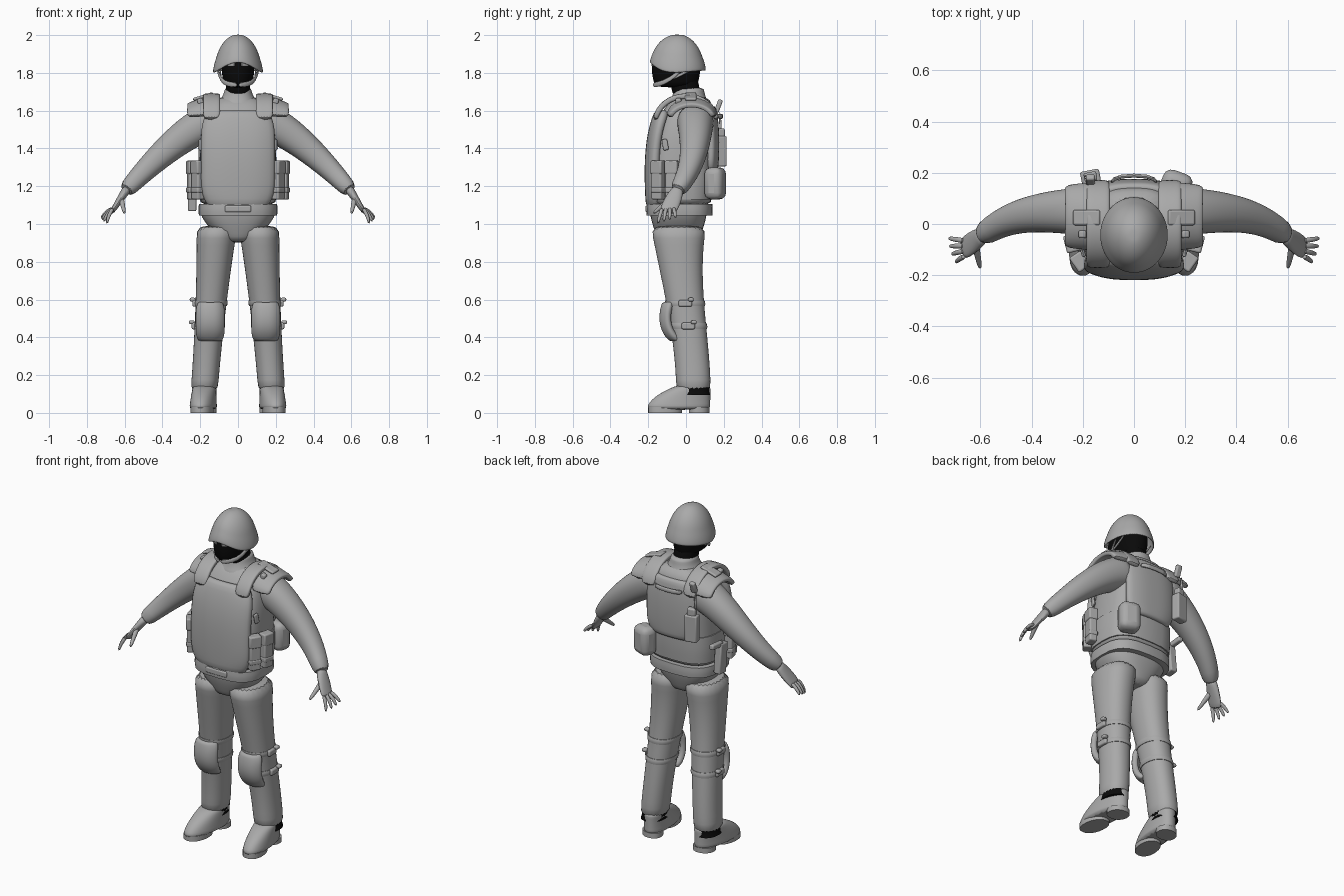
import bpy, bmesh, math
from mathutils import Vector, Matrix, Euler

if "Cube" in bpy.data.objects:
    bpy.data.objects.remove(bpy.data.objects["Cube"])


def material(name, value):
    mat = bpy.data.materials.new(name)
    mat.use_nodes = True
    colour = (value, value, value, 1)
    mat.diffuse_color = colour
    mat.node_tree.nodes["Principled BSDF"].inputs["Base Color"].default_value = colour
    return mat


GREY = material("plain grey", .4)
BLACK = material("mask black", .003)
X, Y, Z = Vector((1, 0, 0)), Vector((0, 1, 0)), Vector((0, 0, 1))


def mix(start, end, t):
    return start + (end - start) * t


def steps(count):
    return [k / count for k in range(count + 1)]


def finish(name, bm, mat=GREY, mirror=False, smooth=False, bevel=0, thick=0):
    bmesh.ops.recalc_face_normals(bm, faces=bm.faces[:])
    mesh = bpy.data.meshes.new(name)
    bm.to_mesh(mesh)
    bm.free()
    mesh.materials.append(mat)
    ob = bpy.data.objects.new(name, mesh)
    bpy.context.collection.objects.link(ob)
    if thick:
        mod = ob.modifiers.new("thickness", "SOLIDIFY")
        mod.thickness, mod.offset = thick, 0
    if bevel:
        mod = ob.modifiers.new("rounding", "BEVEL")
        mod.width, mod.segments = bevel, 3
    if smooth:
        mod = ob.modifiers.new("smoothing", "SUBSURF")
        mod.levels = mod.render_levels = 1
    if mirror:
        ob.modifiers.new("mirror", "MIRROR")
    bpy.ops.object.select_all(action="DESELECT")
    ob.select_set(True)
    bpy.context.view_layer.objects.active = ob
    bpy.ops.object.shade_smooth_by_angle(angle=math.radians(40))


def bridge(bm, loops):
    for low, high in zip(loops, loops[1:]):
        for k in range(len(low)):
            j = (k + 1) % len(low)
            bm.faces.new((low[k], low[j], high[j], high[k]))


def loft(name, rings, mat=GREY, ref=None, power=2.2, sides=24, mirror=False, smooth=True, toe_out=0):
    """Skin rounded sections (x, y, z, ru, rv): level, or square to the path when ref is given."""
    bm, loops = bmesh.new(), []
    centres = [Vector(ring[:3]) for ring in rings]
    for i, (centre, ring) in enumerate(zip(centres, rings)):
        u, v = X, Y
        if ref:
            along = (centres[min(i + 1, len(rings) - 1)] - centres[max(i - 1, 0)]).normalized()
            u = (ref - along * ref.dot(along)).normalized()
            v = along.cross(u)
        loop = []
        for k in range(sides):
            angle = math.tau * k / sides
            c, s = math.cos(angle), math.sin(angle)
            q = centre + u * ring[3] * math.copysign(abs(c) ** (2 / power), c)
            q += v * ring[4] * math.copysign(abs(s) ** (2 / power), s)
            loop.append(bm.verts.new((q.x - toe_out * q.y, q.y, q.z)))
        loops.append(loop)
    bridge(bm, loops)
    bm.faces.new(loops[0])
    bm.faces.new(loops[-1])
    finish(name, bm, mat, mirror, smooth)


def tube(name, points, start, end, flat=1, ref=Y, mirror=False):
    radii = [mix(start, end, t) for t in steps(len(points) - 1)]
    loft(name, [(*p, r, r * flat) for p, r in zip(points, radii)], ref=ref, sides=10, mirror=mirror)


def band(name, section, z, height, grow, power=2.2, mirror=False, mat=GREY):
    rings = []
    for t in steps(3):
        x, y, level, rx, ry = section(z + height * (t - .5))
        edge = grow if 0 < t < 1 else grow / 2
        rings.append((x, y, level, rx + edge, ry + edge))
    loft(name, rings, mat, power=power, mirror=mirror, smooth=False)


def box(name, loc, size, rot=(0, 0, 0), bevel=.008, mirror=False):
    bm = bmesh.new()
    place = Matrix.Translation(loc) @ Euler(rot).to_matrix().to_4x4() @ Matrix.Diagonal((*size, 1))
    bmesh.ops.create_cube(bm, size=1, matrix=place)
    finish(name, bm, mirror=mirror, bevel=bevel)


def shell(name, bottom, top, width, y, side, lean, tuck, sag, thick, x=0, mirror=False):
    """Curved panel facing side -1 front or +1 back, with ends that lean and tuck inward."""
    bm, grid = bmesh.new(), []
    for t in steps(10):
        half = width * (1 - abs(2 * t - 1) ** 6 / 4)
        inward = lean * t ** 4 + tuck * (1 - t) ** 4 + thick / 2
        grid.append([bm.verts.new((x + half * (2 * u - 1), y - side * (inward + sag * abs(2 * u - 1) ** 3),
                                   mix(bottom, top, t))) for u in steps(10)])
    for low, high in zip(grid, grid[1:]):
        for a, b, c, d in zip(low, low[1:], high[1:], high):
            bm.faces.new((a, b, c, d))
    finish(name, bm, mirror=mirror, smooth=True, thick=thick)


def arch(name, x, y, reach, base, rise, width, ref):
    rings = []
    for t in steps(8):
        angle = mix(-1.5, 1.5, t)
        rings.append((x, y + reach * math.sin(angle), base + rise * math.cos(angle), width, .015))
    loft(name, rings, ref=ref, power=4, mirror=True)


# Trousers, tapering from hip to ankle
def leg_section(z):
    t = (z - .1) / .9
    ease = t * t * (3 - 2 * t)
    return mix(.18, .11, t), mix(.04, -.04, ease), z, mix(.072, .11, t * t), mix(.092, .15, t ** 3)


loft("trouser_leg", [leg_section(mix(.1, 1, t)) for t in steps(12)], mirror=True)
hip_curve = [(t, math.sin(t * math.pi / 2)) for t in steps(6)]
loft("hips", [(0, -.04, mix(.9, 1.1, t), mix(.07, .21, s), mix(.1, .155, s)) for t, s in hip_curve], power=2.5)

# Boots, with the heel kept in line
boot_rings = []
for t in steps(6):
    length = .17 * (1 - t * t / 2)
    boot_rings.append((.18, .13 - length, mix(.015, .15, t), mix(.072, .06, t), length))
loft("boot", boot_rings, mirror=True, toe_out=.1)
for name, y, length in (("boot_sole", -.11, .09), ("boot_heel", .07, .055)):
    loft(name, [(.18, y, z, .06, length) for z in (0, .03)], mirror=True, smooth=False, toe_out=.1)
band("ankle_sock", leg_section, .12, .05, -.008, mirror=True, mat=BLACK)

# Knee pads and their straps
shell("knee_pad", .385, .585, .07, -.145, -1, .02, .06, .04, .035, x=.147, mirror=True)
for z in (.46, .58):
    band("knee_strap", leg_section, z, .03, .005, mirror=True)
    x, y, level, rx, ry = leg_section(z)
    box("strap_buckle", (x + rx, y, z), (.03, .07, .035), mirror=True)
    box("strap_end", (x + rx + .015, y + .03, z + .02), (.03, .03, .02), mirror=True)

# Sleeves, bending forward to the wrist
sleeve_rings = []
for t in steps(10):
    radius = mix(.1, .043, t ** 1.3)
    sleeve_rings.append((mix(.12, .6, t), .05 - .1 * t ** 4, 1.55 - .38 * t ** 1.4, radius, radius))
loft("sleeve", sleeve_rings, ref=Y, mirror=True)

# Hands
wrist, knuckles = Vector((.585, -.04, 1.19)), Vector((.67, -.1, 1.06))
palm_rings = []
for t in steps(5):
    palm_rings.append((*wrist.lerp(knuckles, t), .03 + .017 * math.sin(2.4 * t), mix(.026, .012, t)))
loft("palm", palm_rings, ref=Y, sides=12, mirror=True)
for u in steps(3):
    base = Vector((.66, -.065 - .06 * u, 1.085))
    tip = Vector((.725 - .03 * u * u, -.055 - .095 * u, 1.03 - .03 * u))
    bend = base.lerp(tip, .5) + (X + Z) * .007
    tube("finger", (base, bend, tip), .012, .008, mirror=True)
base, tip = Vector((.62, -.075, 1.14)), Vector((.6, -.175, 1.055))
tube("thumb", [base.lerp(tip, t) for t in steps(3)], .017, .008, ref=X, mirror=True)


# Armoured vest, narrowing quickly at the shoulders
def vest_section(z):
    t = (z - 1.1) / .58
    taper = 1 - t ** 6 / 2
    return 0, mix(-.035, .03, t * t), z, .205 * taper, .172 * taper


loft("vest_body", [vest_section(mix(1.09, 1.68, t)) for t in steps(12)], power=2.9)
band("waist_band", vest_section, 1.21, .16, .007, power=2.9)
band("belt", vest_section, 1.075, .06, .004, power=2.9)
box("belt_buckle", (0, -.205, 1.08), (.14, .02, .035))
shell("front_plate", 1.085, 1.605, .195, -.222, -1, .06, .01, .04, .05)
shell("back_plate", 1.27, 1.625, .165, .178, 1, .02, .01, .03, .04)
tube("drag_handle", [(x, y, 1.57) for x, y in ((-.09, .16), (-.07, .19), (.07, .19), (.09, .16))],
     .014, .014, flat=.6, ref=Z)

# Shoulder straps and pads
arch("shoulder_strap", .14, 0, .165, 1.54, .14, .045, X)
arch("shoulder_pad", .215, .03, .12, 1.56, .085, .055, X - Z / 3)
box("shoulder_tab", (.185, .025, 1.675), (.11, .06, .016), (0, .3, 0), mirror=True)
box("shoulder_stud", (.2, -.04, 1.65), (.03, .03, .03), (0, .3, 0), mirror=True)
box("side_ring", (.2, -.11, 1.42), (.015, .03, .06), (.2, 0, -.3), mirror=True)

# Magazine pouches, fanned around the waist
for x, y, turn in ((.243, -.075, -.25), (.212, -.147, -.6)):
    for part, z, height, grow in (("pouch", 1.22, .18, 0), ("flap", 1.3, .07, .008), ("band", 1.18, .03, .006)):
        box("magazine_" + part, (x, y, z), (.046 + grow, .062 + grow, height), (0, 0, turn), mirror=True)

# Gear carried on one side only
box("holster", (-.243, .015, 1.16), (.045, .065, .18), (.1, 0, 0))
box("holster_grip", (-.245, .06, 1.25), (.03, .1, .03), (.1, 0, 0))
box("back_pouch", (.165, .155, 1.215), (.12, .1, .17), (0, 0, -.35), bevel=.035)
box("radio", (-.17, .185, 1.385), (.075, .05, .16), (0, 0, .2))
box("radio_top", (-.17, .185, 1.48), (.05, .035, .05), (0, 0, .2))
tube("radio_antenna", ((-.19, .185, 1.48), (-.19, .178, 1.6)), .008, .006)
box("radio_clip", (-.17, .172, 1.625), (.035, .025, .07), (-.35, 0, 0))

# Collar and masked head
loft("collar", [(0, .015, mix(1.62, 1.725, t), .07 + .06 * (1 - t) ** 2, .08 + .04 * (1 - t) ** 2) for t in steps(5)])
loft("masked_neck", [(0, mix(.01, -.02, t), mix(1.66, 1.8, t), .065, .075) for t in steps(3)], BLACK)
head_curve = [(t, .02 * math.sin(math.pi * t)) for t in steps(6)]
loft("masked_head", [(0, -.053, mix(1.72, 1.93, t), .068 + s, .11 + s) for t, s in head_curve], BLACK)
box("eye_opening", (.036, -.171, 1.845), (.042, .009, .018), (0, 0, .5), bevel=.003, mirror=True)

# Helmet, with a rim that dips over the ears and rises at the brow
bm, loops = bmesh.new(), []
for t in steps(12)[1:]:
    spread = math.sin(t * math.pi / 2) + .28 * max(0, t - .75)
    loop = []
    for k in range(32):
        angle = math.tau * k / 32
        c, s = math.cos(angle), math.sin(angle)
        rim = 1.8 + .055 * max(0, -s) ** 3 + .012 * max(0, s)
        loop.append(bm.verts.new((.122 * spread * c, .137 * spread * s - .043,
                                  mix(rim, 2, math.cos(t * math.pi / 2)))))
    loops.append(loop)
bm.faces.new(loops[0])
bridge(bm, loops)
finish("helmet", bm, smooth=True, thick=.008)

# Chin straps
ear, jaw = (.11, -.02, 1.82), (.09, -.09, 1.76)
tube("chin_strap", (ear, jaw, (.06, -.145, 1.74), (0, -.175, 1.735)), .01, .016, flat=.5, ref=Z, mirror=True)
tube("rear_strap", ((.095, .04, 1.825), jaw), .009, .009, flat=.5, ref=Z, mirror=True)
